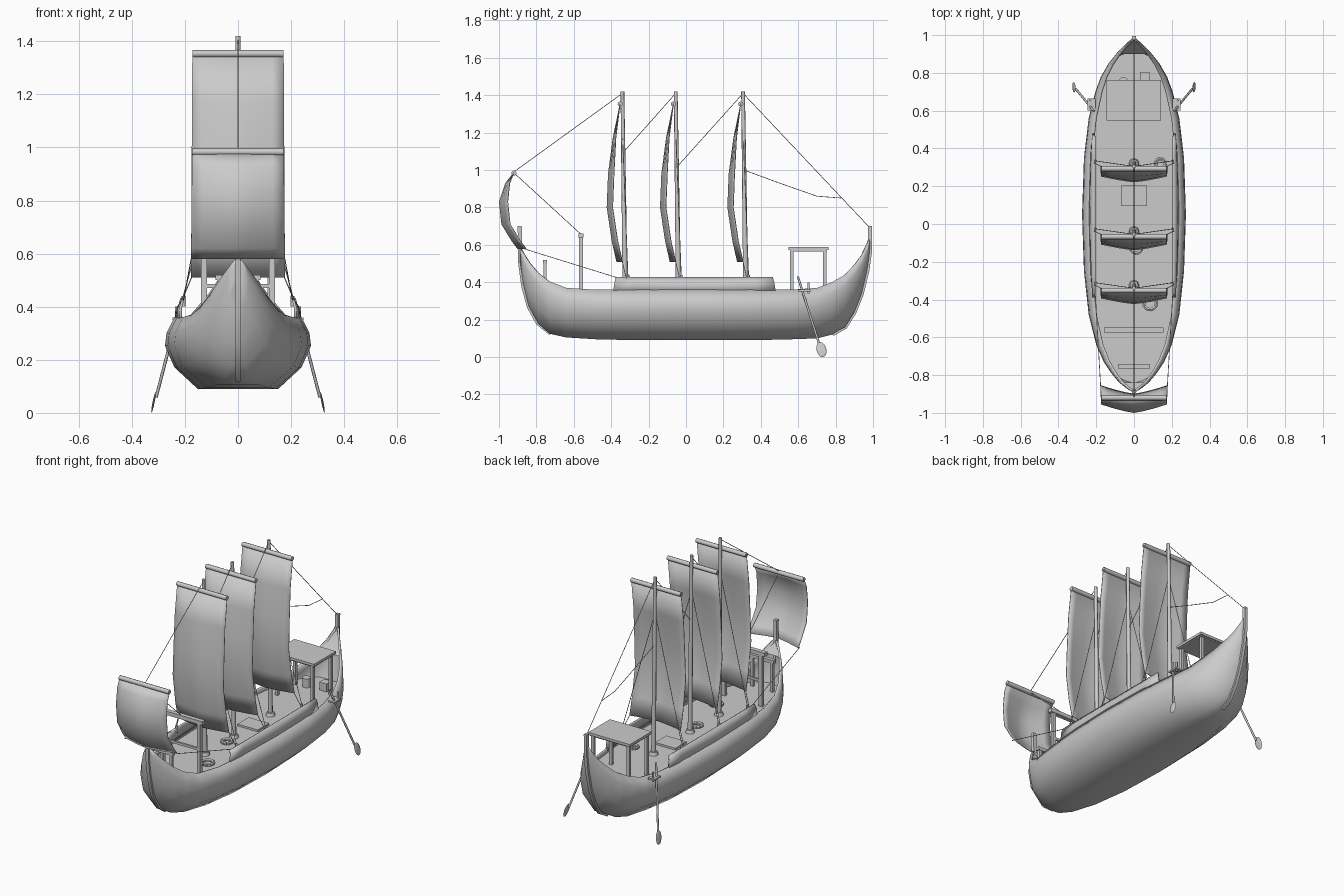
import bpy, bmesh, math
from mathutils import Vector, Matrix

if "Cube" in bpy.data.objects:
    bpy.data.objects.remove(bpy.data.objects["Cube"])


def finish(name, bm, smooth=None, solid=0, offset=0):
    me = bpy.data.meshes.new(name)
    bm.to_mesh(me)
    bm.free()
    ob = bpy.data.objects.new(name, me)
    bpy.context.collection.objects.link(ob)
    bpy.ops.object.select_all(action='DESELECT')
    ob.select_set(True)
    bpy.context.view_layer.objects.active = ob
    if solid:
        m = ob.modifiers.new("thickness", 'SOLIDIFY')
        m.thickness, m.offset = solid, offset
    if smooth:
        bpy.ops.object.shade_smooth_by_angle(angle=math.radians(smooth))
    return ob


def grid(name, rows, smooth=40, solid=0, offset=0):
    bm = bmesh.new()
    vs = [[bm.verts.new(p) for p in r] for r in rows]
    for a, b in zip(vs, vs[1:]):
        for j in range(len(a) - 1):
            bm.faces.new((a[j], a[j + 1], b[j + 1], b[j]))
    return finish(name, bm, smooth, solid, offset)


def box(name, x0, x1, y0, y1, z0, z1):
    bm = bmesh.new()
    mat = Matrix.Translation(((x0 + x1) / 2, (y0 + y1) / 2, (z0 + z1) / 2)) @ \
        Matrix.Diagonal((x1 - x0, y1 - y0, z1 - z0, 1))
    bmesh.ops.create_cube(bm, size=1, matrix=mat)
    return finish(name, bm)


def rods(name, pts, r0, r1=None, n=8):
    # straight tapered rods joining successive points
    bm = bmesh.new()
    for a, b in zip(pts, pts[1:]):
        a, b = Vector(a), Vector(b)
        d = b - a
        mat = Matrix.Translation((a + b) / 2) @ d.to_track_quat('Z', 'Y').to_matrix().to_4x4()
        bmesh.ops.create_cone(bm, cap_ends=True, segments=n, radius1=r0,
                              radius2=r0 if r1 is None else r1, depth=d.length, matrix=mat)
    return finish(name, bm, 50)


def rope(name, *pts):
    return rods(name, pts, 0.002, n=5)


def lerp(table, t, k):
    # column k of a table sorted by column 0
    for a, b in zip(table, table[1:]):
        if t <= b[0]:
            return a[k] + (b[k] - a[k]) * (t - a[0]) / (b[0] - a[0])
    return table[-1][k]


# Hull stations: y, keel z, rail z, half width
ST = [(-.89, .50, .585, .008), (-.87, .38, .55, .04), (-.84, .27, .505, .078), (-.79, .18, .45, .12),
      (-.73, .125, .405, .16), (-.64, .105, .37, .2), (-.48, .095, .36, .24), (-.25, .09, .36, .265),
      (.05, .09, .36, .275), (.35, .09, .36, .265), (.56, .095, .36, .24), (.70, .10, .37, .205),
      (.78, .12, .40, .175), (.85, .16, .44, .135), (.90, .24, .49, .095), (.94, .34, .54, .058),
      (.97, .46, .60, .025), (.985, .56, .64, .008)]
SEC = [(.87, 1), (.98, .78), (1, .6), (.87, .3), (.55, 0)]


def section(s):
    y, zb, zt, w = s
    half = [(w * (fx if fz else fx * w / .275), y, zb + (zt - zb) * fz) for fx, fz in SEC]
    return half + [(0, y, zb)] + [(-x, y, z) for x, y, z in reversed(half)]


grid("hull", [section(s) for s in ST], 50, .012, -1)

# Deck and the small sloping covers at both ends
DECK = .32


def deck_half(s):
    f = (DECK - s[1]) / (s[2] - s[1])
    return s[3] * lerp(sorted((b, a) for a, b in SEC), f, 1) - .006


grid("deck", [[(-deck_half(s), s[0], DECK), (deck_half(s), s[0], DECK)]
              for s in ST if s[1] < DECK], None)
for name, sel in (("bow_cover", ST[:3]), ("stern_cover", ST[-4:])):
    grid(name, [[(-s[3] * .85, s[0], s[2] - .006), (s[3] * .85, s[0], s[2] - .006)] for s in sel], 40)

# Stem and stern posts swept along the hull ends
STEM = [(-.72, .125), (-.79, .18), (-.84, .27), (-.87, .38), (-.887, .50), (-.89, .695)]
STERN = [(.78, .12), (.85, .16), (.90, .24), (.94, .34), (.97, .46), (.984, .56), (.984, .695)]
for name, path in (("stem_post", STEM), ("stern_post", STERN)):
    s = -1 if path is STEM else 1
    ring = [(-.01, -.012), (.01, -.012), (.01, .01), (-.01, .01), (-.01, -.012)]
    ob = grid(name, [[(x, y + s * d, z - (d * .6 if z < .4 else 0)) for x, d in ring]
                     for y, z in path], 30)
    y, z = path[-1]
    box(name + "_cap", -.01, .01, y - .011, y + .011, z - .005, z + .005)

# Raised bulwarks
for s, side in ((-1, "left"), (1, "right")):
    rows = []
    for i in range(9):
        t = i / 8
        yb, yt = -.39 + .87 * t, -.375 + .84 * t
        xb = lerp(ST, yb, 3) * .87
        rows.append([(s * (xb - .003), yb, .345), (s * (xb * .5 + .108), (yb + yt) / 2, .395),
                     (s * .208, yt, .425)])
    grid("bulwark_" + side, rows, 40, .01)

# Sails: profile of (forward offset, z), bellied in the middle
MAIN = [(-.012, 1.355), (-.05, 1.17), (-.075, .98), (-.082, .80), (-.055, .62), (-.03, .51)]
FORE = [(0, .985), (-.045, .93), (-.078, .83), (-.065, .71), (-.01, .62), (.02, .58)]


def sail(name, y, prof, half, belly):
    rows = []
    for i, (d, z) in enumerate(prof):
        k = min(1, i / 2)
        rows.append([((half + .001 * i) * u, y + d + belly * k * abs(u) ** 1.3, z)
                     for u in (j / 4 - 1 for j in range(9))])
    grid(name, rows, 60, .004)
    yy, zz = y + prof[0][0], prof[0][1]
    rods(name + "_yard", [(-half, yy, zz - .002), (half, yy, zz - .002)], .014)


# Masts with their sails, shrouds and sheets
MASTS = [-.34, -.055, .305]
for i, y in enumerate(MASTS):
    n = f"_{i + 1}"
    rods("mast" + n, [(0, y + .015, DECK), (0, y, 1.42)], .014, .01)
    rods("mast_collar" + n, [(0, y + .015, DECK), (0, y + .015, DECK + .02)], .028, .022)
    sail("sail" + n, y, MAIN, .172, .03)
    for s in (-1, 1):
        rope("shroud" + n, (0, y, 1.2), (s * .21, y + .03, .425))
        rope("sheet" + n, (s * .175, y, .51), (s * .213, y + .02, .42))
        rods("deadeye" + n, [(s * .205, y + .03, .40), (s * .205, y + .03, .44)], .007)
sail("bow_sail", -.92, FORE, .172, .045)

# Long rigging
rope("fore_stay", (0, -.34, 1.41), (0, -.92, .99))
rope("middle_stay", (0, -.055, 1.41), (0, -.33, 1.1))
rope("aft_stay", (0, .305, 1.41), (0, -.045, 1.02))
rope("back_stay", (0, .305, 1.41), (0, .984, .69))
rope("loose_line", (0, .31, 1.0), (0, .5, .93), (0, .7, .86), (0, .83, .85))
rope("bow_yard_line", (0, -.92, .985), (0, -.56, .655))
for s in (-1, 1):
    rope("bow_sheet", (s * .176, -.87, .58), (s * .205, -.37, .425))

# Bow frame and low rail
for s in (-1, 1):
    box("frame_post", s * .128 - .011, s * .128 + .011, -.572, -.55, DECK, .64)
    box("rail_post", s * .068 - .009, s * .068 + .009, -.762, -.745, DECK, .50)
box("frame_beam", -.16, .155, -.575, -.547, .638, .662)
box("frame_bar", -.125, .125, -.567, -.555, .47, .485)
box("rail_beam", -.085, .085, -.765, -.742, .50, .52)

# Stern canopy
for x in (-.125, .12):
    for y in (.565, .742):
        box("canopy_post", x - .009, x + .009, y - .009, y + .009, DECK, .575)
box("canopy_roof", -.145, .142, .548, .762, .572, .588)
box("canopy_rim", -.138, .135, .555, .755, .565, .574)

# Deck fittings
box("hatch", -.07, .07, .095, .205, DECK, DECK + .012)
box("crate", .033, .083, .755, .805, DECK, DECK + .05)
rods("barrel", [(-.055, .755, DECK), (-.055, .755, DECK + .055)], .024, n=12)
for x, y, r in ((.085, -.42, .034), (.012, -.125, .03), (.14, .32, .026)):
    pts = [(x + r * math.cos(a * math.pi / 6), y + r * math.sin(a * math.pi / 6), DECK + .01)
           for a in range(13)]
    rods("rope_coil", pts, .01, n=6)

# Steering oars with blades and brackets
for s in (-1, 1):
    top, low = Vector((s * .212, .598, .43)), Vector((s * .308, .715, .06))
    rods("oar_shaft", [top, low], .006)
    d = (low - top).normalized()
    mat = Matrix.Translation(low + d * .02) @ d.to_track_quat('Z', 'X').to_matrix().to_4x4()
    bm = bmesh.new()
    bmesh.ops.create_uvsphere(bm, u_segments=12, v_segments=8, radius=1)
    for v in bm.verts:
        v.co = Vector((s * .318 + v.co.x * .004 - s * v.co.z * .008,
                       .724 + v.co.y * .027 + v.co.z * .006 * -1, .04 + v.co.z * .04))
    finish("oar_blade", bm, 40)
    box("oar_bracket", s * .225 - .022, s * .225 + .022, .60, .665, .35, .36)
    rods("oar_pin", [(s * .232, .655, .34), (s * .232, .655, .40)], .006)
